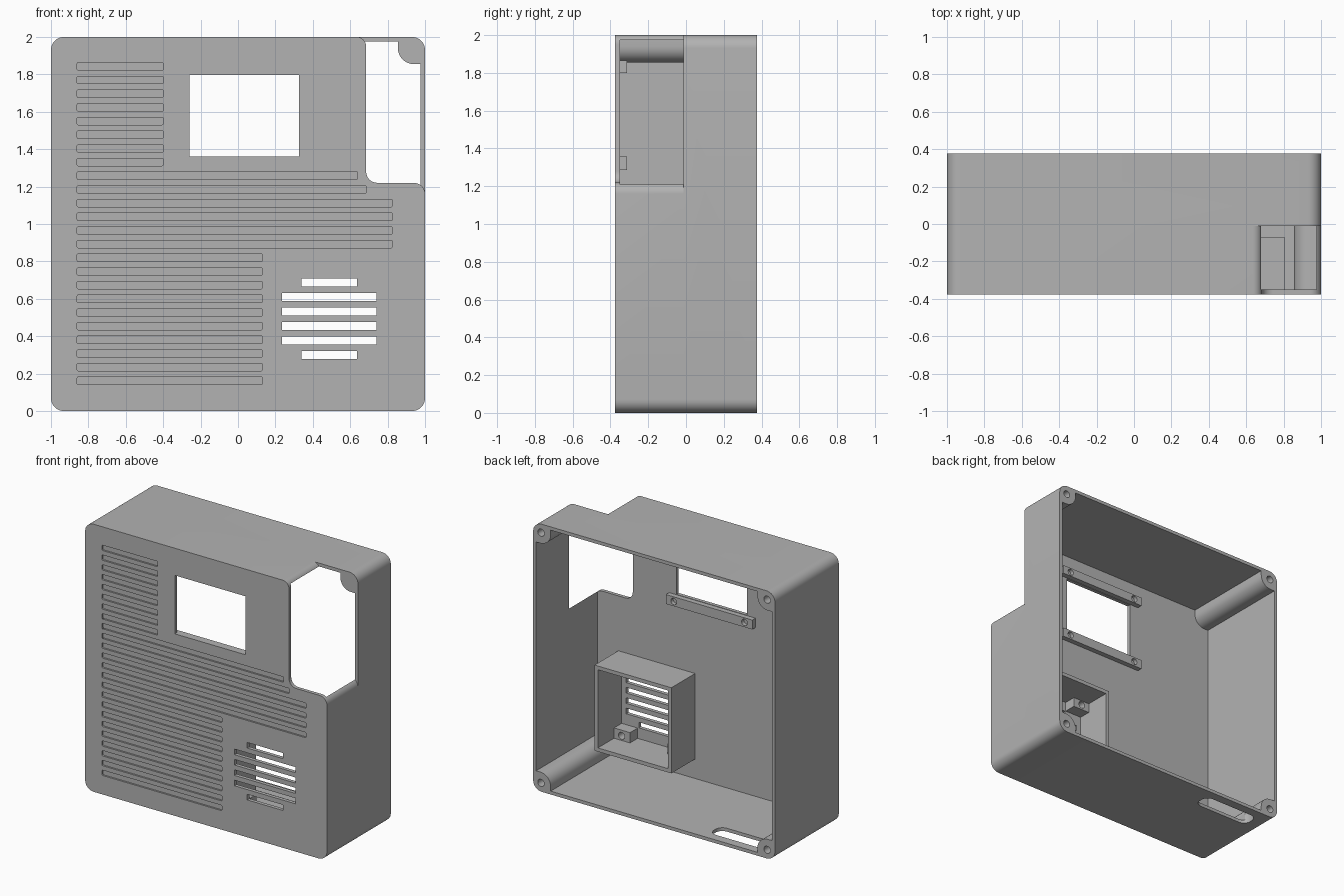
import bpy, bmesh
from math import cos, sin, pi, tan
from mathutils import Vector

if "Cube" in bpy.data.objects:
    bpy.data.objects.remove(bpy.data.objects["Cube"], do_unlink=True)

grey = bpy.data.materials.new("plain_grey")
grey.use_nodes = True
colour = (0.45, 0.45, 0.45, 1)
grey.diffuse_color = colour
grey.node_tree.nodes["Principled BSDF"].inputs["Base Color"].default_value = colour

FRONT, PANEL, STEP, BACK = -0.377, -0.35, -0.012, 0.377


def rect(x0, x1, z0, z1):
    return [(x0, z0), (x1, z0), (x1, z1), (x0, z1)]


def circle(x, z, r, n=24):
    return [(x + r * cos(2 * pi * i / n), z + r * sin(2 * pi * i / n)) for i in range(n)]


def fillet(points, radii, steps=8):
    """Round each corner of a polygon, inward or outward, by its own radius."""
    out = []
    for i, (p, r) in enumerate(zip(points, radii)):
        p = Vector(p)
        if r == 0:
            out.append(tuple(p))
            continue
        a = (Vector(points[i - 1]) - p).normalized()
        b = (Vector(points[(i + 1) % len(points)]) - p).normalized()
        half = a.angle(b) / 2
        centre = p + (a + b).normalized() * r / sin(half)
        start = p + a * r / tan(half) - centre
        end = p + b * r / tan(half) - centre
        for k in range(steps + 1):
            t = k / steps * (pi - 2 * half)
            whole = pi - 2 * half
            out.append(tuple(centre + (start * sin(whole - t) + end * sin(t)) / sin(whole)))
    return out


def prisms(name, items, vertical=False):
    """Extrude profiles along y, or along z when vertical, into one object."""
    bm = bmesh.new()
    for points, low, high in items:
        place = (lambda u, v, d: (u, v, d)) if vertical else (lambda u, v, d: (u, d, v))
        face = bm.faces.new([bm.verts.new(place(u, v, low)) for u, v in points])
        grown = bmesh.ops.extrude_face_region(bm, geom=[face])["geom"]
        shift = Vector(place(0, 0, high - low))
        bmesh.ops.translate(bm, vec=shift, verts=[g for g in grown if isinstance(g, bmesh.types.BMVert)])
    bmesh.ops.recalc_face_normals(bm, faces=bm.faces)
    mesh = bpy.data.meshes.new(name)
    bm.to_mesh(mesh)
    bm.free()
    mesh.materials.append(grey)
    obj = bpy.data.objects.new(name, mesh)
    bpy.context.collection.objects.link(obj)
    return obj


def boolean(target, tool, operation="DIFFERENCE"):
    mod = target.modifiers.new("boolean", "BOOLEAN")
    mod.operation, mod.object, mod.solver = operation, tool, "EXACT"
    bpy.context.view_layer.objects.active = target
    bpy.ops.object.modifier_apply(modifier=mod.name)
    bpy.data.objects.remove(tool, do_unlink=True)


# Case body: full rear half plus a front half with a stepped corner
nx, nz, r = 0.685, 1.22, 0.07
case = prisms("case", [(fillet(rect(-1, 1, 0, 2), [r] * 4), STEP, BACK)])
stepped = fillet([(-1, 0), (1, 0), (1, nz), (nx, nz), (nx, 2), (-1, 2)],
                 [r, r, 0.06, 0.06, 0.05, r])
boolean(case, prisms("front_half", [(stepped, FRONT, 0.1)]), "UNION")

# Open interior, leaving rounded screw posts in the corners
w, p = 0.975, 0.855
corners = []
for sx, sz in ((1, 1), (-1, 1), (-1, -1), (1, -1)):
    trio = [(sx * w, 1 + sz * p), (sx * p, 1 + sz * p), (sx * p, 1 + sz * w)]
    corners += trio if sx * sz > 0 else trio[::-1]
boolean(case, prisms("interior", [(fillet(corners, [0, 0.085, 0] * 4), PANEL, 0.5)]))
boolean(case, prisms("screw_holes", [(circle(sx * 0.935, 1 + sz * 0.935, 0.027), 0.15, 0.5)
                                     for sx in (-1, 1) for sz in (-1, 1)]))

# Shallow decorative grooves on the front
grooves = []
for i in range(24):
    z = 1.843 - i * 0.0731
    end = -0.40 if i < 8 else 0.64 if i == 8 else 0.685 if i == 9 else 0.825 if i < 14 else 0.13
    grooves.append((fillet(rect(-0.86, end, z - 0.02, z + 0.02), [0.006] * 4, 3), -0.5, FRONT + 0.013))
boolean(case, prisms("grooves", grooves))

# Display window and speaker slots through the front
openings = [(rect(-0.258, 0.325, 1.36, 1.797), -0.5, -0.3)]
for i in range(6):
    z = 0.3 + i * 0.0775
    x0, x1 = (0.34, 0.635) if i in (0, 5) else (0.235, 0.74)
    openings.append((rect(x0, x1, z - 0.021, z + 0.021), -0.5, -0.3))
boolean(case, prisms("openings", openings))

# Cable slot in the underside
slot = fillet(rect(-0.87, -0.41, 0.18, 0.31), [0.055] * 4)
boolean(case, prisms("cable_slot_cutter", [(slot, -0.1, 0.1)], vertical=True))

# Speaker box behind the slots
bx0, bx1, bz0, bz1, t = 0.17, 0.805, 0.17, 0.81, 0.028
box = prisms("speaker_box", [(rect(bx0, bx1, bz0, bz1), PANEL - 0.005, -0.07)])
boolean(box, prisms("box_hollow", [(rect(bx0 + t, bx1 - t, bz0 + t, bz1 - t), -0.5, 0.1)]))

# Speaker mounting posts in the box corners
posts, holes = [], []
for x0, x1 in ((bx0 + 0.02, 0.335), (0.645, bx1 - 0.02)):
    for z0, z1 in ((bz0 + 0.02, 0.275), (0.712, bz1 - 0.02)):
        posts.append((rect(x0, x1, z0, z1), PANEL - 0.005, -0.26))
        holes.append((circle((x0 + x1) / 2, (z0 + z1) / 2, 0.026), -0.335, 0))
post = prisms("speaker_posts", posts)
boolean(post, prisms("post_holes", holes))

# Display mounting bars above and below the window
bars, holes = [], []
for z0, z1 in ((1.287, 1.357), (1.8, 1.865)):
    bars.append((rect(-0.33, 0.385, z0, z1), PANEL - 0.005, -0.312))
    holes += [(circle(x, (z0 + z1) / 2, 0.024), -0.34, 0) for x in (-0.265, 0.32)]
bar = prisms("display_bars", bars)
boolean(bar, prisms("bar_holes", holes))

# Smooth the rounded corners, keep edges sharp
bpy.ops.object.select_all(action="DESELECT")
for obj in (case, box, post, bar):
    obj.select_set(True)
bpy.context.view_layer.objects.active = case
bpy.ops.object.shade_smooth_by_angle(angle=0.6)
